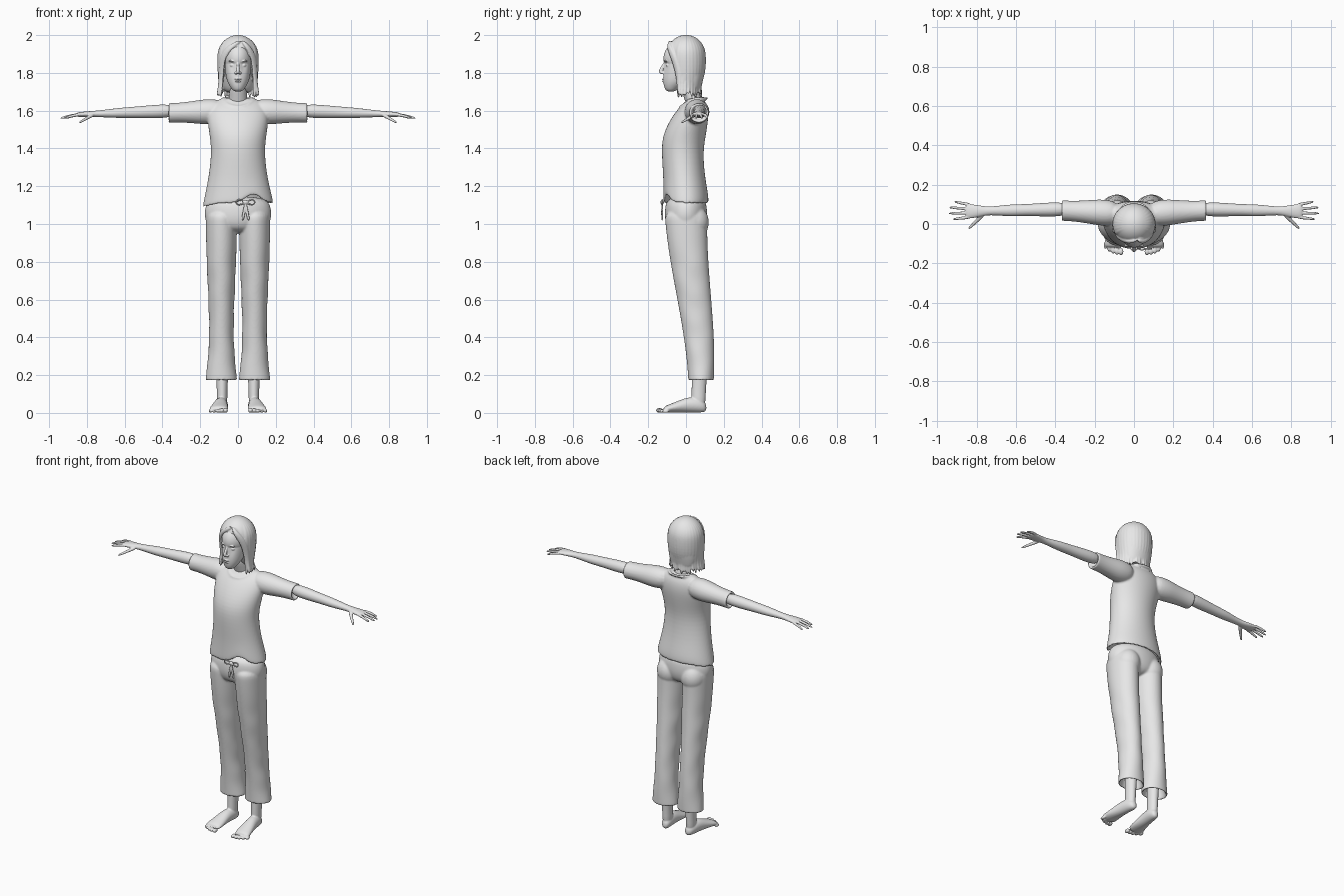
import bpy, bmesh, math, random
from mathutils import Vector, Matrix

random.seed(4)
cube = bpy.data.objects.get("Cube")
if cube:
    bpy.data.objects.remove(cube)

clay = bpy.data.materials.new("light_grey")
clay.use_nodes = True
clay.diffuse_color = (0.8, 0.8, 0.8, 1)
clay.node_tree.nodes["Principled BSDF"].inputs["Base Color"].default_value = clay.diffuse_color

X, Y, Z = Vector((1, 0, 0)), Vector((0, 1, 0)), Vector((0, 0, 1))
PLANES = {"across_x": (Y, Z), "across_y": (X, Z), "across_z": (X, Y)}


def sweep(bm, rows, plane=None, out=Z, mirror=False, sides=16):
    """Skin elliptical rings (x, y, z, radius a, radius b) into a closed body."""
    for sign in ((1, -1) if mirror else (1,)):
        centres = [Vector((row[0] * sign, row[1], row[2])) for row in rows]
        rings = []
        for i, (centre, row) in enumerate(zip(centres, rows)):
            if plane:
                a, b = PLANES[plane]
            else:
                ahead = centres[min(i + 1, len(rows) - 1)]
                tangent = (ahead - centres[max(i - 1, 0)]).normalized()
                a = tangent.cross(out).normalized()
                b = a.cross(tangent)
            angles = [math.tau * k / sides for k in range(sides)]
            rings.append([bm.verts.new(centre + a * row[3] * math.cos(angle) + b * row[4] * math.sin(angle))
                          for angle in angles])
        for low, high in zip(rings, rings[1:]):
            for k in range(sides):
                after = (k + 1) % sides
                bm.faces.new((low[k], low[after], high[after], high[k]))
        bm.faces.new(rings[0])
        bm.faces.new(rings[-1])


def column(bm, rows, x=0, mirror=False):
    """Stack level rings given as (z, y, half width, half depth)."""
    sweep(bm, [(x, y, z, width, depth) for z, y, width, depth in rows],
          plane="across_z", mirror=mirror, sides=32)


def ball(bm, centre, size, mirror=False, segments=12):
    for sign in ((1, -1) if mirror else (1,)):
        place = Matrix.Translation((centre[0] * sign, centre[1], centre[2]))
        bmesh.ops.create_uvsphere(bm, u_segments=segments, v_segments=segments, radius=1,
                                  matrix=place @ Matrix.Diagonal((*size, 1)))


def bump(value, centre, width):
    return math.exp(-((value - centre) / width) ** 2)


def finish(name, bm, voxel):
    """Fuse the overlapping bodies of one part into a smooth skin."""
    bmesh.ops.recalc_face_normals(bm, faces=bm.faces)
    mesh = bpy.data.meshes.new(name)
    bm.to_mesh(mesh)
    bm.free()
    mesh.materials.append(clay)
    mesh.polygons.foreach_set("use_smooth", [True] * len(mesh.polygons))
    obj = bpy.data.objects.new(name, mesh)
    bpy.context.scene.collection.objects.link(obj)
    rounding = obj.modifiers.new("round", "SUBSURF")
    rounding.levels = rounding.render_levels = 2
    fuse = obj.modifiers.new("fuse", "REMESH")
    fuse.mode = "VOXEL"
    fuse.voxel_size = voxel
    fuse.use_smooth_shade = True
    soft = obj.modifiers.new("soften", "SMOOTH")
    soft.factor = 0.5
    soft.iterations = 2


# Shirt: torso with a hollow, uneven hem
shirt = bmesh.new()
column(shirt, [(1.2, 0, .12, .08), (1.12, 0, .17, .1), (1.1, 0, .19, .12), (1.15, 0, .18, .12),
               (1.25, -.01, .155, .11), (1.38, -.02, .14, .11), (1.47, -.01, .15, .115),
               (1.56, .02, .165, .1), (1.62, .04, .155, .075), (1.65, .05, .12, .05), (1.67, .05, .08, .04)])
for vert in shirt.verts:
    if vert.co.z < 1.17:
        if vert.co.y < 0:
            vert.co.z += .05 * bump(vert.co.x, .08, .05)
        vert.co.z -= .02 * bump(vert.co.x, -.2, .07)
# Short sleeves with hollow cuffs
sleeve = [(.07, .06), (.16, .07), (.22, .062), (.3, .053), (.36, .053), (.37, .053), (.37, .04), (.34, .035)]
sweep(shirt, [(x, .05 + x / 20, 1.6 - x / 30, radius, radius) for x, radius in sleeve],
      plane="across_x", mirror=True)
# Neckline band
neckline = []
for k in range(25):
    side, depth = math.cos(math.tau * k / 24), math.sin(math.tau * k / 24)
    neckline.append((.08 * side, .04 + .07 * depth, 1.665 + .045 * min(0, depth), .008, .008))
sweep(shirt, neckline, sides=8)
finish("shirt", shirt, voxel=.0065)

# Trousers: hips and two flared legs with hollow hems
trousers = bmesh.new()
column(trousers, [(1.15, 0, .15, .1), (1.08, 0, .18, .113), (1.01, 0, .176, .113), (.95, 0, .13, .08)])
ball(trousers, centre=(.085, .04, 1.01), size=(.08, .085, .09), mirror=True)
leg = []
for k in range(13):
    t = k / 12
    sway = t * t * (3 - 2 * t)
    leg.append((1.08 - .9 * t, .08 * sway, .083 - .018 * math.sin(math.pi * t * t), .115 - .047 * t))
hem, seat, width, depth = leg[-1]
leg += [(hem - .01, seat, width, depth), (hem - .005, seat, width * .8, depth * .8),
        (hem + .1, seat, width * .6, depth * .7)]
column(trousers, leg, x=.088, mirror=True)
# Soft cloth folds around the lower legs
for vert in trousers.verts:
    if .2 < vert.co.z < .8:
        vert.co.x += .004 * math.sin(vert.co.z * 40 + vert.co.y * 25)
finish("trousers", trousers, voxel=.0065)

# Drawstring: a knot, two loops and hanging tails
cord = bmesh.new()
knot = Vector((.04, -.126, 1.115))
ball(cord, centre=knot, size=(.014, .01, .012))
for side in (-1, 1):
    turns = [math.pi * k / 8 for k in range(9)]
    sweep(cord, [(knot.x + side * .05 * math.sin(turn), knot.y, knot.z + .014 * math.sin(2 * turn), .005, .005)
                 for turn in turns], out=Y, sides=8)
    sweep(cord, [(knot.x + side * .017 * t, knot.y, knot.z - .1 * t, .006 + .003 * t, .006)
                 for t in (0, .5, 1)], out=Y, sides=8)
finish("drawstring", cord, voxel=.003)

# Arms and palms
arms = bmesh.new()
arm = [(.33, .038, .038), (.45, .036, .036), (.55, .03, .03), (.62, .032, .028), (.7, .024, .021),
       (.75, .022, .017), (.79, .031, .016), (.83, .038, .014), (.86, .035, .01)]
sweep(arms, [(x, .083 - x / 45, 1.613 - x / 25, wide, thick) for x, wide, thick in arm],
      plane="across_x", mirror=True)
# Fanned fingers
for i in range(4):
    root, tip = .036 + .02 * i, .024 + .03 * i
    reach = .945 - .012 * (i - 1.4) ** 2
    finger = []
    for t in (0, .4, .8, 1):
        radius = .009 - .004 * t ** 4
        finger.append((.825 + (reach - .825) * t, root + (tip - root) * t, 1.58 - .022 * t * t, radius, radius))
    sweep(arms, finger, mirror=True, sides=8)
# Thumbs
sweep(arms, [(.765 + .077 * t, .05 - .076 * t, 1.58 - .044 * t, .013 - .006 * t, .012 - .006 * t)
             for t in (0, .3, .7, 1)], mirror=True, sides=8)
finish("arms", arms, voxel=.004)

# Ankles
feet = bmesh.new()
column(feet, [(.3, .075, .036, .042), (.18, .07, .031, .04), (.1, .067, .027, .037),
              (.02, .065, .028, .038)], x=.084, mirror=True)
# Feet with soles on the ground
foot = [(.11, .02, .025), (.07, .034, .04), (.01, .036, .042), (-.05, .045, .029), (-.1, .051, .02), (-.12, .046, .014)]
sweep(feet, [(.092 - y / 10, y, height + .002, width, height) for y, width, height in foot],
      plane="across_y", mirror=True)
# Toes
for i in range(5):
    thick = .013 - .001 * i
    ball(feet, centre=(.066 + .02 * i, -.14 + .002 * i * i, thick), size=(thick, .02, thick), mirror=True)
finish("feet", feet, voxel=.0045)

# Head: skull, jaw and neck
head = bmesh.new()
ball(head, centre=(0, -.02, 1.875), size=(.074, .1, .095), segments=32)
column(head, [(1.7, -.08, .022, .022), (1.72, -.075, .037, .04), (1.75, -.055, .056, .066),
              (1.79, -.037, .066, .084), (1.84, -.022, .071, .098), (1.88, -.02, .07, .09)])
for vert in head.verts:
    if vert.co.y < -.05:
        vert.co.y += .014 * bump(abs(vert.co.x), .03, .015) * bump(vert.co.z, 1.84, .012)
column(head, [(1.6, .055, .055, .045), (1.67, .035, .047, .045), (1.76, .005, .045, .048)])
# Nose
sweep(head, [(0, -.11, 1.86, .007, .006), (0, -.122, 1.835, .008, .008), (0, -.135, 1.81, .011, .013),
             (0, -.132, 1.795, .011, .009)], out=Y, sides=8)
ball(head, centre=(.011, -.125, 1.8), size=(.008, .01, .007), mirror=True)
# Eyes, brows, lips and chin
ball(head, centre=(.03, -.094, 1.84), size=(.014, .013, .009), mirror=True)
ball(head, centre=(.03, -.108, 1.862), size=(.023, .008, .005), mirror=True)
for height, width in ((1.767, .02), (1.755, .017)):
    ball(head, centre=(0, -.118, height), size=(width, .009, .005))
ball(head, centre=(0, -.1, 1.722), size=(.018, .014, .013))
finish("head", head, voxel=.003)

# Hair: a cap drawn back from the face
hair = bmesh.new()
ball(hair, centre=(0, 0, 1.89), size=(.104, .105, .111), segments=32)
column(hair, [(1.89, 0, .103, .1), (1.8, .02, .1, .08), (1.74, .03, .09, .055), (1.69, .04, .07, .035)])
for vert in hair.verts:
    if vert.co.z < 1.93:
        vert.co.y = max(vert.co.y, -.085 if vert.co.z > 1.88 else -.045)
# Locks falling around the sides and back
for k in range(22):
    angle = math.radians(-25 + 230 * k / 21)
    out = Vector((math.cos(angle), math.sin(angle), 0))
    tuck = .2 * max(0, out.y)
    flick = random.uniform(-.06, .14) - tuck
    end = random.uniform(1.66, 1.69)
    course = [(1.89 + .105 * math.cos(polar), math.sin(polar)) for polar in (.4, .8, 1.2, 1.6)]
    course += [(1.8, .97), (1.73, .9 - tuck), (end, .95 + flick)]
    sweep(hair, [(.104 * spread * out.x, .1 * spread * out.y, z, .006 + .012 * math.sin(math.pi * i / 6), .008)
                 for i, (z, spread) in enumerate(course)], out=out, sides=8)
# Swept fringe from the parting, framing the face
fringe = [(0, -.08, 1.97), (.04, -.095, 1.945), (.08, -.07, 1.895), (.09, -.045, 1.82), (.09, -.035, 1.74),
          (.11, -.035, 1.675)]
for sign in (1, -1):
    for shift in (0, .015, .03):
        sweep(hair, [(sign * x + .018 * bump(x, 0, .04), y + shift, z, .007 + .015 * math.sin(math.pi * i / 5), .01)
                     for i, (x, y, z) in enumerate(fringe)], out=Vector((sign, -1, 0)), sides=8)
finish("hair", hair, voxel=.004)
